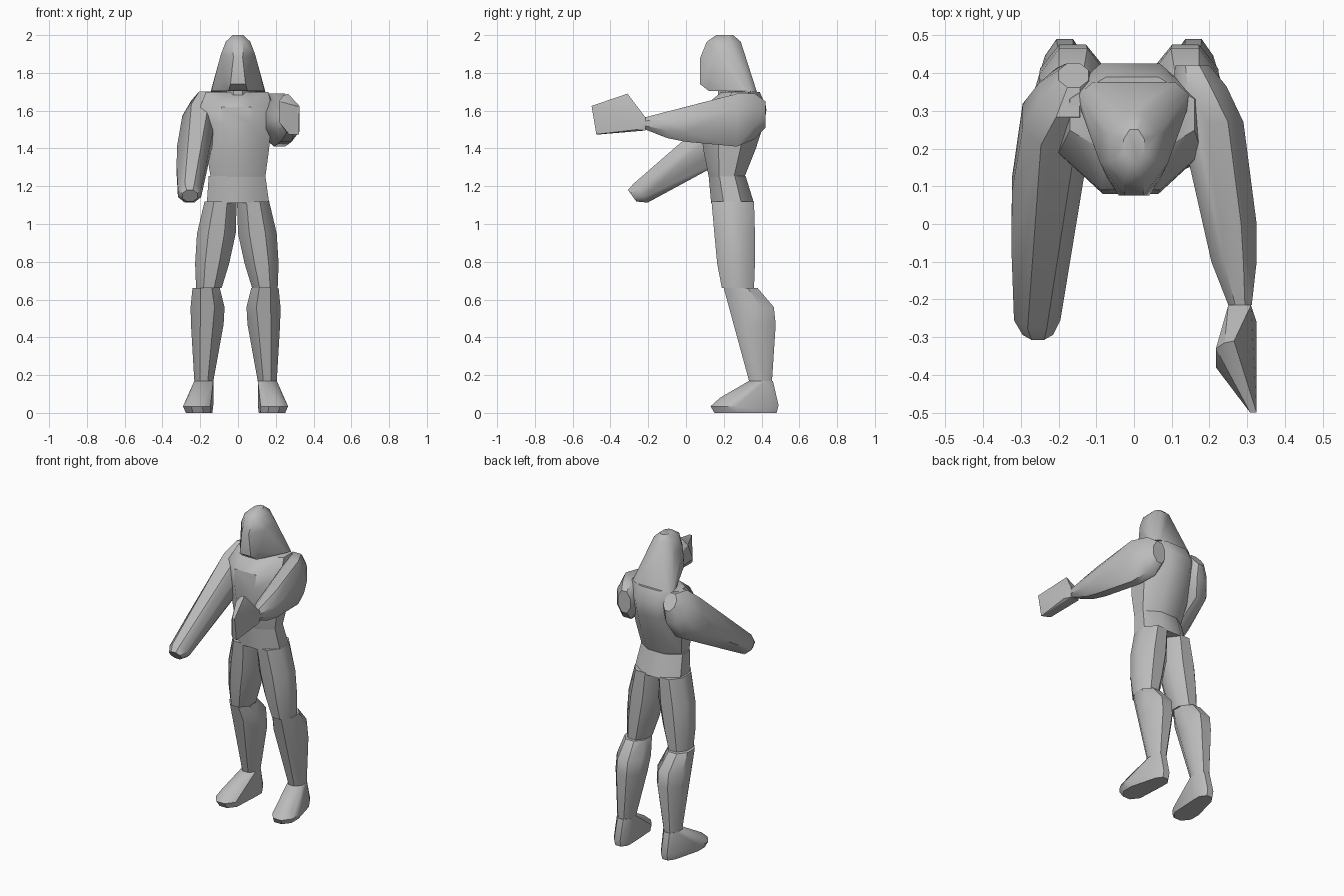
import bpy, bmesh, math
from mathutils import Vector

cube = bpy.data.objects.get("Cube")
if cube:
    bpy.data.objects.remove(cube, do_unlink=True)

grey = bpy.data.materials.new("plain_grey")
grey.use_nodes = True
grey.diffuse_color = (0.5, 0.5, 0.5, 1)
grey.node_tree.nodes["Principled BSDF"].inputs["Base Color"].default_value = (0.5, 0.5, 0.5, 1)

X, Y, Z = Vector((1, 0, 0)), Vector((0, 1, 0)), Vector((0, 0, 1))
UPRIGHT = (Y, Z)
FORWARD = (Z, Y)
lean = math.radians(36)
TILTED = (Vector((0, -math.sin(lean), math.cos(lean))),
          Vector((0, math.cos(lean), math.sin(lean))))


def ring(x0, x1, u0, u1, w, frame=UPRIGHT):
    """Octagonal section filling the given extents at distance w along the limb."""
    u_axis, w_axis = frame
    k = 1 / math.cos(math.pi / 8)
    pts = []
    for i in range(8):
        a = math.pi * (i + 0.5) / 4
        x = (x0 + x1) / 2 + (x1 - x0) / 2 * k * math.cos(a)
        u = (u0 + u1) / 2 + (u1 - u0) / 2 * k * math.sin(a)
        pts.append(X * x + u_axis * u + w_axis * w)
    return pts


def rings(sections, frame=UPRIGHT):
    return [p for s in sections for p in ring(*s, frame)]


def hull(name, points, side=1, shift=0.0, angle=40):
    """Wrap the points in a faceted solid; side = -1 mirrors it to -x."""
    bm = bmesh.new()
    for p in points:
        bm.verts.new((p[0] * side + shift, p[1], p[2]))
    res = bmesh.ops.convex_hull(bm, input=bm.verts[:])
    loose = {g for g in res["geom_interior"] + res["geom_unused"]
             if isinstance(g, bmesh.types.BMVert)}
    bmesh.ops.delete(bm, geom=list(loose), context="VERTS")
    bmesh.ops.dissolve_limit(bm, angle_limit=0.02, verts=bm.verts[:], edges=bm.edges[:])
    bmesh.ops.recalc_face_normals(bm, faces=bm.faces[:])
    mesh = bpy.data.meshes.new(name)
    bm.to_mesh(mesh)
    bm.free()
    mesh.materials.append(grey)
    obj = bpy.data.objects.new(name, mesh)
    bpy.context.collection.objects.link(obj)
    bpy.ops.object.select_all(action="DESELECT")
    obj.select_set(True)
    bpy.context.view_layer.objects.active = obj
    bpy.ops.object.shade_smooth_by_angle(angle=math.radians(angle))
    return obj


# Legs: same sections on both sides, the right one standing a little wider
thigh = [(.075, .21, .19, .36, .66), (.035, .215, .165, .365, .79),
         (.0, .205, .15, .365, .95), (-.005, .165, .135, .36, 1.12)]
shin = [(.105, .205, .335, .455, .165), (.05, .223, .26, .475, .47),
        (.045, .225, .23, .465, .56), (.07, .215, .2, .38, .66)]
foot = [(.11, .205, .35, .48, .0), (.105, .21, .34, .49, .04),
        (.12, .25, .15, .32, .0), (.12, .265, .13, .32, .035),
        (.15, .24, .18, .3, .08), (.105, .205, .335, .46, .17)]
for label, side, thigh_shift, low_shift in (("left", 1, 0, 0), ("right", -1, -.012, -.026)):
    hull(label + "_thigh", rings(thigh), side, thigh_shift)
    hull(label + "_shin", rings(shin), side, low_shift)
    hull(label + "_foot", rings(foot), side, low_shift)

# Trunk
hull("pelvis", rings([(-.165, .165, .133, .36, 1.11), (-.155, .145, .12, .315, 1.255)]))
hull("torso", rings([(-.145, .145, .12, .31, 1.25), (-.17, .165, .09, .37, 1.4),
                     (-.188, .17, .08, .412, 1.53), (-.2, .18, .09, .425, 1.62),
                     (-.17, .16, .19, .39, 1.7)]))
hull("neck", rings([(-.06, .06, .17, .3, 1.6), (-.06, .06, .17, .3, 1.75)]))

# Hooded head: narrow face, wide hem at the back, rounded crown
head = rings([(-.06, .06, .075, .27, 1.88), (-.09, .09, .1, .31, 1.9),
              (-.065, .065, .11, .29, 1.965), (-.028, .028, .16, .25, 2.0)])
for s in (1, -1):
    head += [Vector(p) for p in (
        (s * .145, .345, 1.7), (s * .11, .375, 1.7), (s * .14, .3, 1.705),
        (s * .05, .12, 1.705), (s * .04, .075, 1.74), (s * .07, .12, 1.76))]
hull("hooded_head", head)

# Left arm reaches straight forward
hull("left_arm", rings([(.11, .2, .1 + 1.41, 1.65, .42), (.1, .245, 1.45, 1.69, .365),
                        (.15, .29, 1.41, 1.69, .27), (.185, .325, 1.435, 1.62, 0),
                        (.205, .325, 1.455, 1.595, -.1),
                        (.25, .312, 1.5, 1.565, -.215)], FORWARD))
hull("left_hand", [(.25, -.215, 1.495), (.31, -.215, 1.495), (.25, -.215, 1.565),
                   (.31, -.215, 1.565), (.24, -.315, 1.68), (.265, -.31, 1.69),
                   (.217, -.33, 1.65), (.217, -.38, 1.54), (.325, -.5, 1.625),
                   (.308, -.5, 1.625), (.322, -.475, 1.475), (.27, -.45, 1.475),
                   (.325, -.26, 1.5)], angle=25)

# Right arm hangs forward and down, ending in a rounded stump
hull("right_arm", rings([(-.295, -.215, 1.06, 1.135, .445), (-.318, -.195, 1.02, 1.145, .49),
                         (-.325, -.19, 1.0, 1.135, .72), (-.323, -.18, .98, 1.135, .9),
                         (-.295, -.13, .935, 1.2, 1.13), (-.25, -.1, .99, 1.21, 1.23),
                         (-.2, -.12, 1.05, 1.16, 1.29)], TILTED))
